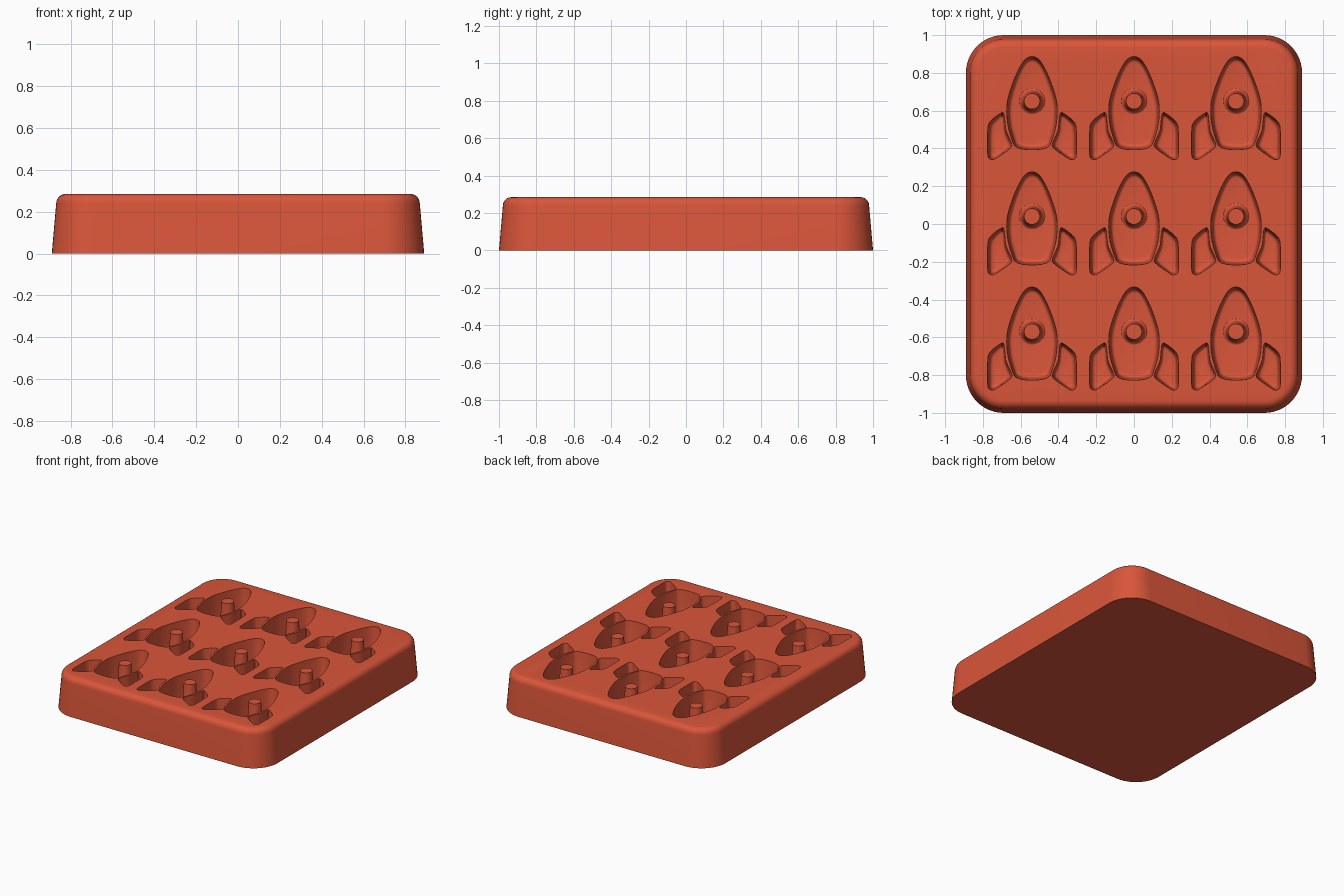
import bpy, bmesh
from math import sin, cos, pi, radians

cube = bpy.data.objects.get("Cube")
if cube:
    bpy.data.objects.remove(cube, do_unlink=True)

TOP, FLOOR = 0.285, 0.085
PITCH_X, PITCH_Y = 0.54, 0.61

clay = bpy.data.materials.new("terracotta red")
clay.use_nodes = True
clay.diffuse_color = (0.70, 0.092, 0.042, 1)
clay.node_tree.nodes["Principled BSDF"].inputs["Base Color"].default_value = clay.diffuse_color


def loft(bm, rings):
    """Skin a stack of equal-length rings and cap both ends."""
    loops = [[bm.verts.new(p) for p in ring] for ring in rings]
    for a, b in zip(loops, loops[1:]):
        for i in range(len(a)):
            j = (i + 1) % len(a)
            bm.faces.new((a[i], a[j], b[j], b[i]))
    bm.faces.new(loops[0][::-1])
    bm.faces.new(loops[-1])


def make_object(name, bm):
    bmesh.ops.recalc_face_normals(bm, faces=bm.faces[:])
    mesh = bpy.data.meshes.new(name)
    bm.to_mesh(mesh)
    bm.free()
    mesh.materials.append(clay)
    obj = bpy.data.objects.new(name, mesh)
    bpy.context.collection.objects.link(obj)
    return obj


def soften(points, cuts):
    """Round a closed outline by cutting its corners."""
    for t in cuts:
        out = []
        for i, (x, y) in enumerate(points):
            u, v = points[(i + 1) % len(points)]
            out += [(x + (u - x) * t, y + (v - y) * t), (u + (x - u) * t, v + (y - v) * t)]
        points = out
    return points


def inset(points, d):
    """Shrink an outline by d on every side of its bounding box."""
    xs, ys = [p[0] for p in points], [p[1] for p in points]
    cx, cy = (min(xs) + max(xs)) / 2, (min(ys) + max(ys)) / 2
    sx, sy = 1 - 2 * d / (max(xs) - min(xs)), 1 - 2 * d / (max(ys) - min(ys))
    return [(cx + (x - cx) * sx, cy + (y - cy) * sy) for x, y in points]


def rounded_rect(hx, hy, r, z, steps=12):
    ring = []
    for q, (sx, sy) in enumerate([(1, 1), (-1, 1), (-1, -1), (1, -1)]):
        for k in range(steps + 1):
            a = (q + k / steps) * pi / 2
            ring.append((sx * (hx - r) + r * cos(a), sy * (hy - r) + r * sin(a), z))
    return ring


def smooth(obj):
    bpy.ops.object.select_all(action='DESELECT')
    obj.select_set(True)
    bpy.context.view_layer.objects.active = obj
    bpy.ops.object.shade_smooth_by_angle(angle=radians(35))


# Tray block: drafted sides and a rounded top edge
r = 0.045
levels = [(0, 0), (TOP - r, 0.021)]
levels += [(TOP - r + r * sin(a), 0.021 + r * (1 - cos(a)))
           for a in (k * pi / 12 for k in range(1, 7))]
bm = bmesh.new()
loft(bm, [rounded_rect(0.89 - d, 1 - d, 0.2 - d, z) for z, d in levels])
tray = make_object("mould_tray", bm)

# Rocket outlines, relative to the centre of each cell
half = [(0.03, 0.27), (0.075, 0.2), (0.115, 0.1), (0.136, 0.02), (0.131, -0.08),
        (0.11, -0.155), (0.085, -0.217)]
body = soften([(x, y) for x, y in half] + [(-x, y) for x, y in half[::-1]], [0.25, 0.25])
body = [(x, y + 0.006 * max(0, y) / 0.27) for x, y in body]
fin = soften([(0.148, -0.008), (0.236, -0.075), (0.236, -0.262), (0.205, -0.273),
              (0.098, -0.2), (0.14, -0.115)], [0.14, 0.25])
fin_mirrored = [(-x, y) for x, y in fin[::-1]]

# Cavity walls: slight draft, then a fillet into the floor
f = 0.02
walls = [(TOP + 0.02, -0.001), (FLOOR + f, 0.012)]
walls += [(FLOOR + f * (1 - sin(a)), 0.012 + f * (1 - cos(a)))
          for a in (k * pi / 8 for k in range(1, 5))]
cells = [(i * PITCH_X, j * PITCH_Y) for j in (1, 0, -1) for i in (-1, 0, 1)]

bm = bmesh.new()
for cx, cy in cells:
    for outline in (body, fin, fin_mirrored):
        loft(bm, [[(cx + x, cy + y, z) for x, y in inset(outline, d)] for z, d in walls])
cutter = make_object("cavity_cutter", bm)
cutter.hide_render = True

cut = tray.modifiers.new("cavities", 'BOOLEAN')
cut.operation = 'DIFFERENCE'
cut.solver = 'EXACT'
cut.object = cutter
bpy.context.view_layer.objects.active = tray
tray.select_set(True)
bpy.ops.object.modifier_apply(modifier=cut.name)
bpy.data.objects.remove(cutter, do_unlink=True)
smooth(tray)

# Porthole pegs standing on the rocket floors, flared at the foot
profile = [(0.068, FLOOR - 0.004), (0.068, FLOOR), (0.061, FLOOR + 0.004),
           (0.056, FLOOR + 0.011), (0.054, FLOOR + 0.02), (0.042, TOP - 0.002)]
bm = bmesh.new()
for cx, cy in cells:
    loft(bm, [[(cx + rad * cos(k * pi / 16), cy + 0.04 + rad * sin(k * pi / 16), z)
               for k in range(32)] for rad, z in profile])
smooth(make_object("porthole_pegs", bm))
